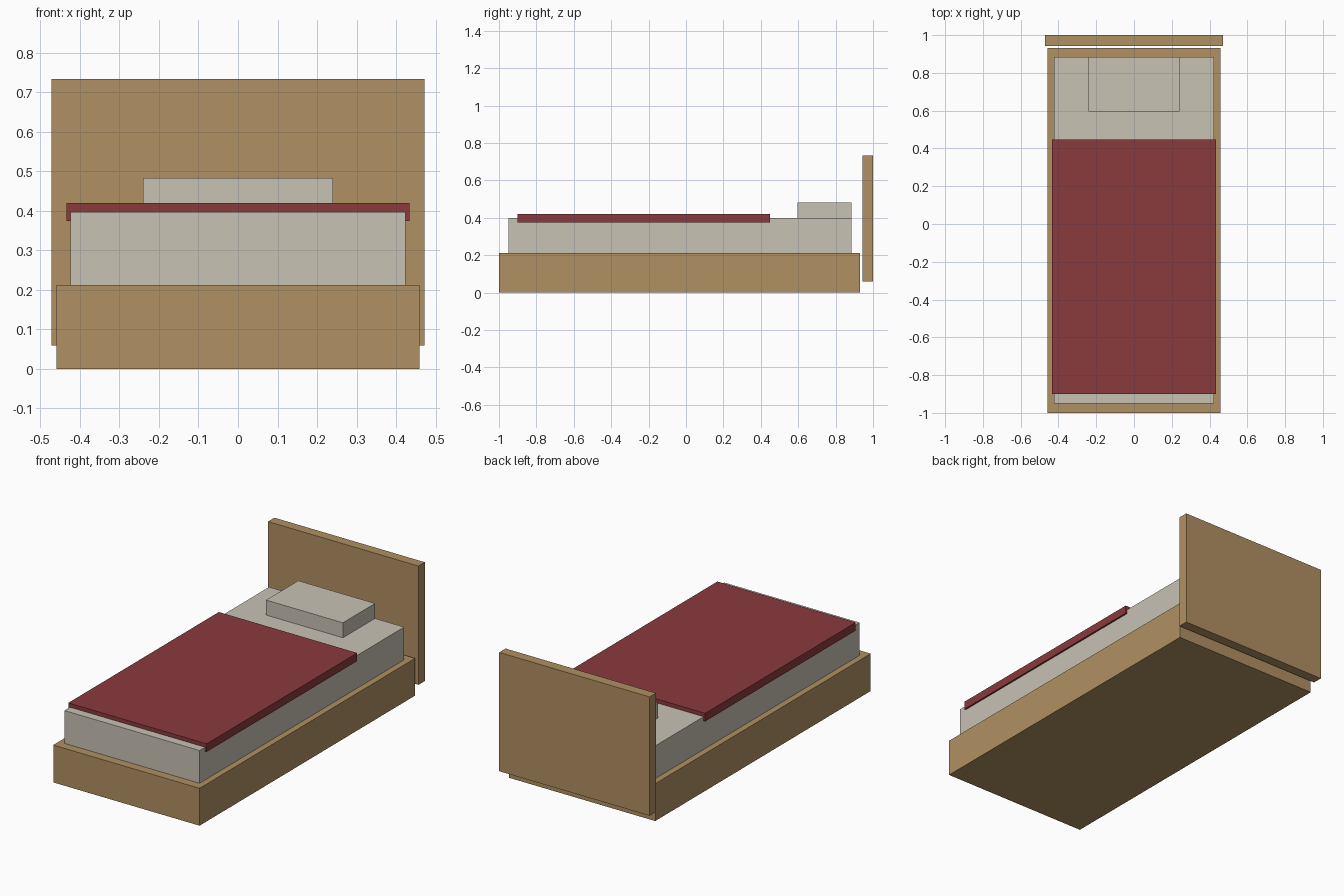
import bpy
import bmesh

if "Cube" in bpy.data.objects:
    bpy.data.objects.remove(bpy.data.objects["Cube"])


def srgb(r, g, b):
    """8-bit sRGB to linear RGBA."""
    lin = [(c / 255 / 12.92) if c < 11 else ((c / 255 + 0.055) / 1.055) ** 2.4 for c in (r, g, b)]
    return (*lin, 1.0)


def material(name, rgb):
    mat = bpy.data.materials.new(name)
    mat.diffuse_color = srgb(*rgb)
    mat.use_nodes = True
    mat.node_tree.nodes["Principled BSDF"].inputs["Base Color"].default_value = mat.diffuse_color
    return mat


def box(name, half_x, y, z, mat):
    """Box centred on x = 0, spanning the y and z ranges."""
    bm = bmesh.new()
    bmesh.ops.create_cube(bm, size=1)
    for v in bm.verts:
        v.co = (v.co.x * 2 * half_x,
                y[0] + (v.co.y + 0.5) * (y[1] - y[0]),
                z[0] + (v.co.z + 0.5) * (z[1] - z[0]))
    mesh = bpy.data.meshes.new(name)
    bm.to_mesh(mesh)
    bm.free()
    mesh.materials.append(mat)
    obj = bpy.data.objects.new(name, mesh)
    bpy.context.collection.objects.link(obj)
    return obj


wood = material("wood", (176, 144, 98))
linen = material("linen", (200, 194, 180))
red = material("red_cloth", (138, 58, 60))

# Wooden frame and the headboard standing just behind it
box("bed_base", 0.459, (-1.0, 0.931), (0.0, 0.212), wood)
box("headboard", 0.472, (0.943, 1.0), (0.06, 0.734), wood)

# Bedding
box("mattress", 0.424, (-0.95, 0.884), (0.212, 0.398), linen)
box("pillow", 0.241, (0.596, 0.884), (0.398, 0.483), linen)
box("blanket", 0.434, (-0.901, 0.448), (0.374, 0.42), red)
